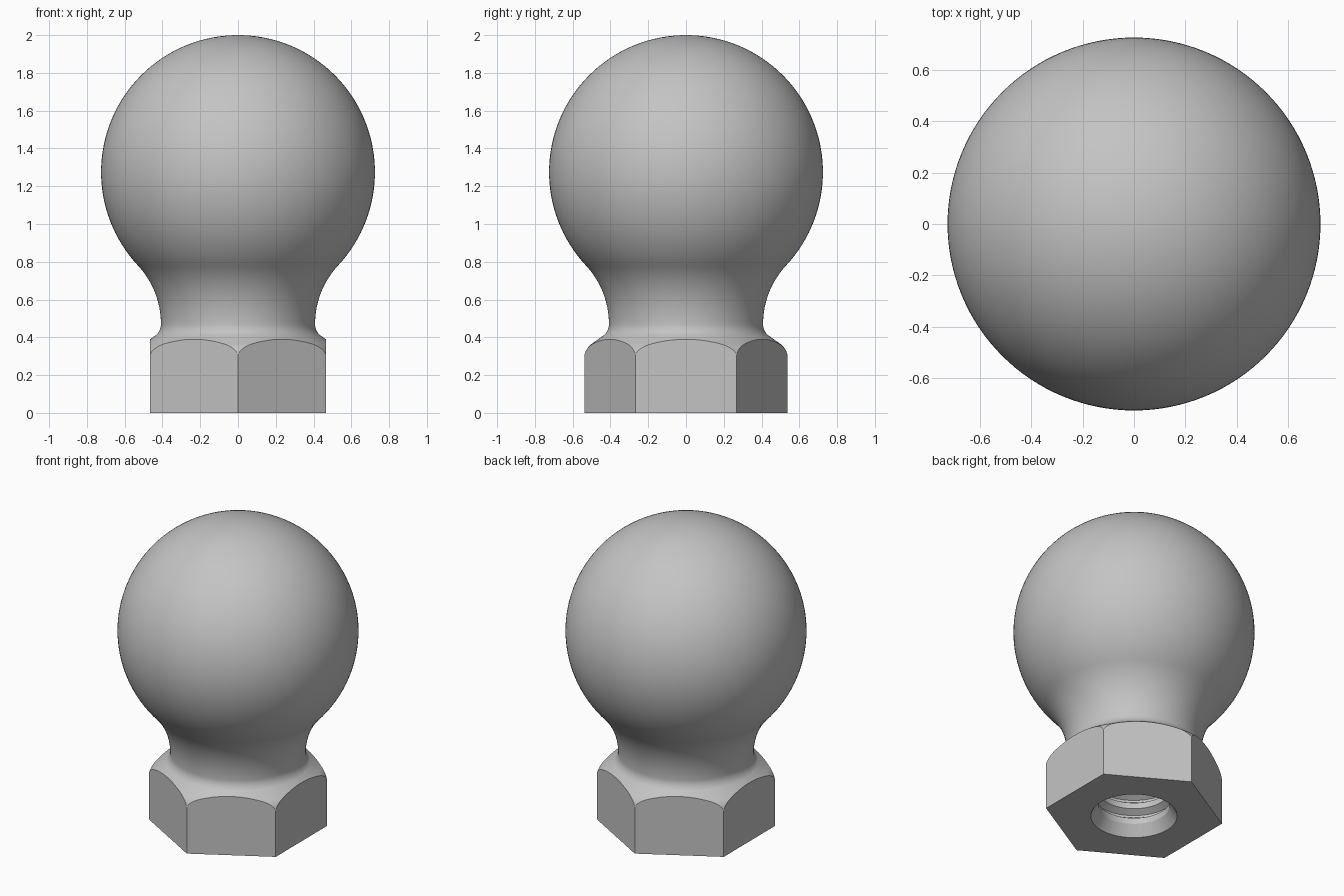
import bpy, bmesh, math

cube = bpy.data.objects.get("Cube")
if cube:
    bpy.data.objects.remove(cube, do_unlink=True)


def arc(cx, cz, r, start, end, steps):
    """Points (radius, height) along an arc, angles in degrees."""
    pts = []
    for i in range(steps + 1):
        a = math.radians(start + (end - start) * i / steps)
        pts.append((cx + r * math.cos(a), cz + r * math.sin(a)))
    return pts


def make_object(name, bm):
    bmesh.ops.recalc_face_normals(bm, faces=bm.faces[:])
    mesh = bpy.data.meshes.new(name)
    bm.to_mesh(mesh)
    bm.free()
    obj = bpy.data.objects.new(name, mesh)
    bpy.context.collection.objects.link(obj)
    return obj


def lathe(name, profile, steps):
    bm = bmesh.new()
    verts = [bm.verts.new((r, 0, z)) for r, z in profile]
    edges = [bm.edges.new(pair) for pair in zip(verts, verts[1:])]
    bmesh.ops.spin(bm, geom=verts + edges, axis=(0, 0, 1), cent=(0, 0, 0),
                   angle=math.tau, steps=steps, use_merge=True)
    bmesh.ops.remove_doubles(bm, verts=bm.verts[:], dist=1e-5)
    return make_object(name, bm)


# Threaded blind hole, from the mouth up to the drill point
MAJOR, MINOR, PITCH = 0.26, 0.215, 0.105
hole = [(MAJOR, 0.0), (MINOR, 0.07)]
for i in range(5):
    z = 0.07 + i * PITCH
    hole += [(MINOR, z + 0.04), (MAJOR - 0.005, z + 0.065),
             (MAJOR - 0.005, z + 0.08), (MINOR, z + PITCH)]
hole += [(MINOR, 0.64), (0.0, 0.74)]

# Outer outline: foot, rounded shoulder, neck fillet, ball
outer = [(0.54, 0.0)]
outer += arc(0.44, 0.285, 0.10, 0, 55, 12)
outer += arc(0.488, 0.47, 0.08, 225, 180, 10)
outer += arc(0.864, 0.47, 0.456, 180, 137, 16)[1:]
outer += arc(0.0, 1.275, 0.725, -43, 90, 48)[1:-1] + [(0.0, 2.0)]

body = lathe("ball_knob", hole[::-1] + outer, 128)

# Ring with a hexagonal opening that trims the foot to six flats
HEX_RADIUS = 0.465 / math.cos(math.pi / 6)
bm = bmesh.new()
loops = []
for r, z in ((HEX_RADIUS, -0.1), (0.9, -0.1), (0.9, 0.43), (HEX_RADIUS, 0.43)):
    loops.append([bm.verts.new((r * math.cos(a), r * math.sin(a), z))
                  for a in (math.pi / 2 + k * math.pi / 3 for k in range(6))])
for a, b in zip(loops, loops[1:] + loops[:1]):
    for k in range(6):
        n = (k + 1) % 6
        bm.faces.new((a[k], a[n], b[n], b[k]))
cutter = make_object("hex_cutter", bm)
cutter.hide_render = True

cut = body.modifiers.new("hex_flats", 'BOOLEAN')
cut.operation = 'DIFFERENCE'
cut.solver = 'EXACT'
cut.object = cutter

bpy.ops.object.select_all(action='DESELECT')
body.select_set(True)
bpy.context.view_layer.objects.active = body
bpy.ops.object.modifier_apply(modifier=cut.name)
bpy.data.objects.remove(cutter, do_unlink=True)

# Plain grey metal
grey = bpy.data.materials.new("grey_metal")
grey.use_nodes = True
colour = (0.55, 0.55, 0.55, 1.0)
grey.diffuse_color = colour
grey.node_tree.nodes["Principled BSDF"].inputs["Base Color"].default_value = colour
body.data.materials.clear()
body.data.materials.append(grey)

bpy.ops.object.shade_smooth_by_angle(angle=math.radians(22))
